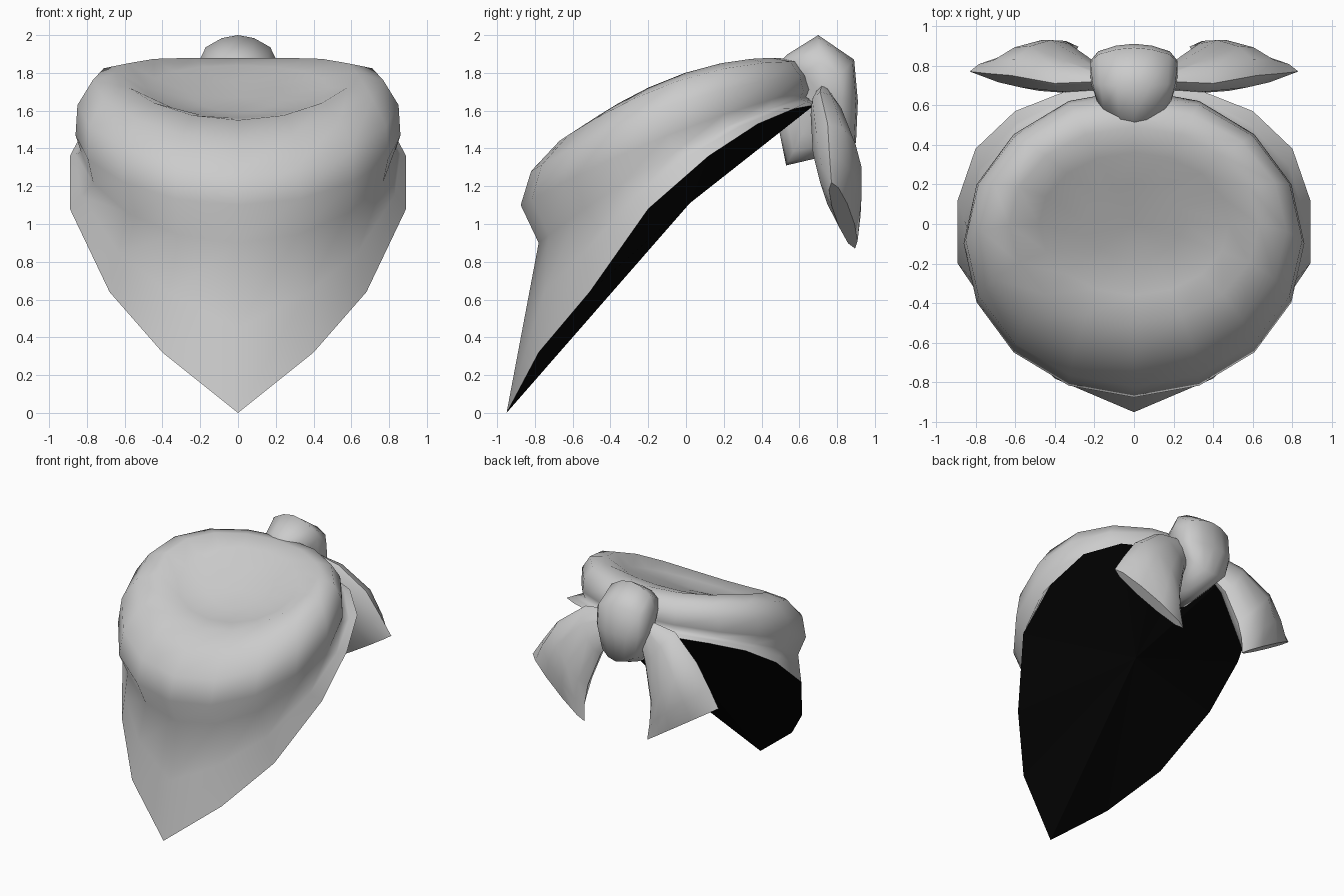
import bpy, bmesh, math
from mathutils import Vector as V

if "Cube" in bpy.data.objects:
    bpy.data.objects.remove(bpy.data.objects["Cube"])


def make(name, verts, faces, smooth=True):
    me = bpy.data.meshes.new(name)
    me.from_pydata([tuple(v) for v in verts], [], faces)
    bm = bmesh.new()
    bm.from_mesh(me)
    bmesh.ops.remove_doubles(bm, verts=bm.verts, dist=0.0005)
    bmesh.ops.recalc_face_normals(bm, faces=bm.faces)
    bm.to_mesh(me)
    bm.free()
    ob = bpy.data.objects.new(name, me)
    bpy.context.collection.objects.link(ob)
    for p in me.polygons:
        p.use_smooth = smooth
    return ob


def bridge(rings, n):
    """Quads between consecutive closed rings of n points."""
    return [(r * n + i, r * n + (i + 1) % n, (r + 1) * n + (i + 1) % n, (r + 1) * n + i)
            for r in range(rings - 1) for i in range(n)]


N = 16

# lower hem: half outline from front tip to back, then mirrored
half = [V(p) for p in [(0, -.95, 0), (.40, -.78, .32), (.68, -.51, .64), (.89, -.20, 1.08),
                       (.89, .12, 1.36), (.80, .38, 1.53), (.60, .57, 1.61),
                       (.32, .68, 1.63), (0, .67, 1.65)]]
hem = half + [V((-p.x, p.y, p.z)) for p in half[-2:0:-1]]


def ring(rx, yf, yb, zf, zm, zb):
    """Tilted oval: half width, front/back y, front/side/back z."""
    pts = []
    for k in range(N):
        a = 2 * math.pi * k / N
        c = math.cos(a)
        z = zm + c * (zf - zb) / 2 + c * c * ((zf + zb) / 2 - zm)
        pts.append(V((rx * math.sin(a), (yf + yb) / 2 - c * (yb - yf) / 2, z)))
    return pts


# cloth: waist, rolled band, dished top
waist = ring(.83, -.78, .66, .90, 1.38, 1.68)
middle = [a.lerp(b, .5) for a, b in zip(hem, waist)]
rings = [hem, middle, waist,
         ring(.86, -.875, .68, 1.10, 1.47, 1.72),
         ring(.85, -.82, .66, 1.28, 1.63, 1.79),
         ring(.77, -.67, .60, 1.44, 1.76, 1.86),
         ring(.63, -.50, .49, 1.55, 1.80, 1.88),
         ring(.48, -.36, .36, 1.56, 1.72, 1.84),
         ring(.25, -.18, .20, 1.59, 1.69, 1.76)]
verts = [p for r in rings for p in r] + [V((0, 0, 1.67))]
top = len(verts) - 1
faces = bridge(len(rings), N)
faces += [(top - N + i, top - N + (i + 1) % N, top) for i in range(N)]
cloth = make("cloth", verts, faces)

# dark underside
under = make("underside", hem + [V((0, .02, 1.11))],
             [((i + 1) % N, i, N) for i in range(N)], False)
for p in under.data.polygons:
    if p.normal.z > 0:
        p.flip()
dark = bpy.data.materials.new("dark")
dark.diffuse_color = (.002, .002, .002, 1)
dark.use_nodes = True
dark.node_tree.nodes["Principled BSDF"].inputs["Base Color"].default_value = dark.diffuse_color
under.data.materials.append(dark)

# knot: loop of (y, z, half width) swept around a sideways axis
loop = [(.43, 1.80, .08), (.54, 1.90, .17), (.70, 2.0, .19), (.89, 1.87, .20),
        (.91, 1.65, .20), (.90, 1.43, .16), (.70, 1.35, .12), (.53, 1.31, .09), (.50, 1.46, .10)]
core = V((0, .72, 1.68))
n = len(loop)
kv = []
for s, pull in [(-1.1, .45), (-.9, .2), (-.45, .05), (0, 0), (.45, .05), (.9, .2), (1.1, .45)]:
    for y, z, w in loop:
        p = V((0, y, z)).lerp(core, pull)
        p.x = s * w
        kv.append(p)
kf = bridge(7, n)
for base, x in ((0, -.22), (6 * n, .22)):
    kv.append(V((x, core.y, core.z)))
    kf += [(base + i, base + (i + 1) % n, len(kv) - 1) for i in range(n)]
make("knot", kv, kf)

# tails: flattened oval sections between an outer and inner edge
sections = [((.16, .72, 1.74), (.10, .72, 1.56), .04),
            ((.40, .71, 1.70), (.20, .80, 1.40), .09),
            ((.62, .75, 1.53), (.28, .85, 1.15), .125),
            ((.74, .76, 1.36), (.29, .88, 1.00), .10),
            ((.83, .77, 1.22), (.28, .895, .87), .045)]
M = 10
for side, name in ((1, "right_tail"), (-1, "left_tail")):
    tv = []
    for o, i, t in sections:
        o, i = V(o), V(i)
        for k in range(M):
            a = 2 * math.pi * k / M
            p = (o + i) / 2 + (o - i) / 2 * math.cos(a) + V((.2, .95, .2)) * t * math.sin(a)
            p.x *= side
            tv.append(p)
    tf = bridge(len(sections), M)
    tf += [tuple(range(M)), tuple(range(len(tv) - M, len(tv)))]
    ob = make(name, tv, tf)
    bpy.context.view_layer.objects.active = ob
    ob.select_set(True)
    bpy.ops.object.shade_smooth_by_angle(angle=math.radians(50))
    ob.select_set(False)
